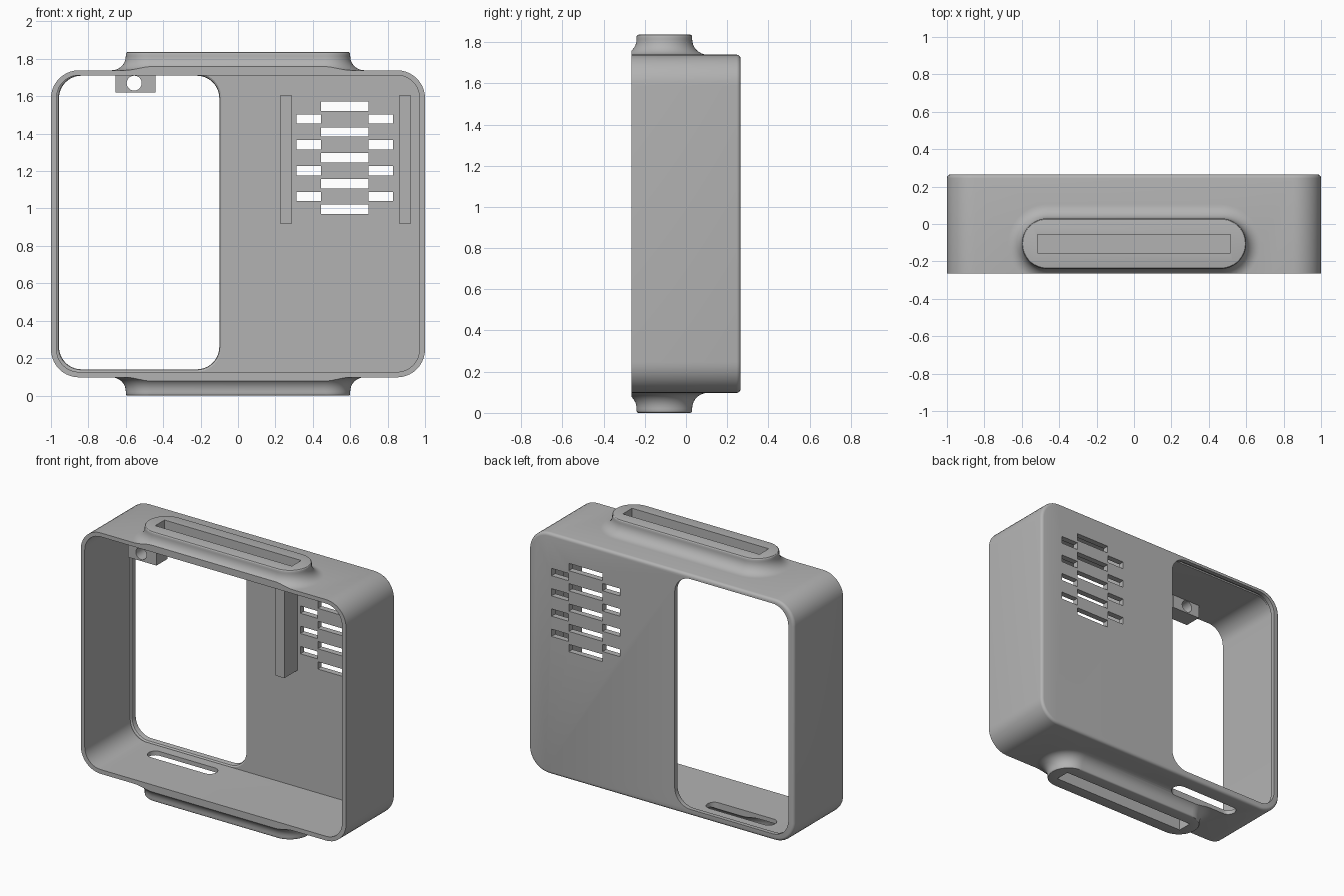
import bpy, bmesh, math
from mathutils import Vector

if "Cube" in bpy.data.objects:
    bpy.data.objects.remove(bpy.data.objects["Cube"], do_unlink=True)

grey = bpy.data.materials.new("plain grey")
grey.use_nodes = True
grey.diffuse_color = (0.45, 0.45, 0.45, 1)
grey.node_tree.nodes["Principled BSDF"].inputs["Base Color"].default_value = (0.45, 0.45, 0.45, 1)

MID_Z = 0.918            # height of the mirror plane
FRONT, BACK, PLATE = -0.265, 0.265, 0.225
LOW, HIGH = 0.097, 1.739


def rounded(u0, u1, v0, v1, r, grow=0.0, seg=10):
    """Rounded rectangle outline, optionally offset outwards."""
    rad = r + grow
    corners = [(u1 - r, v1 - r), (u0 + r, v1 - r), (u0 + r, v0 + r), (u1 - r, v0 + r)]
    pts = []
    for k, (cu, cv) in enumerate(corners):
        for i in range(seg + 1):
            a = math.pi / 2 * (k + i / seg)
            pts.append((cu + rad * math.cos(a), cv + rad * math.sin(a)))
    return pts


def loft(name, rings, axis):
    """Closed solid through outlines; rings holds (outline, position on axis)."""
    bm = bmesh.new()
    loops = []
    for pts, t in rings:
        loops.append([bm.verts.new((u, t, v) if axis == "y" else (u, v, t)) for u, v in pts])
    n = len(loops[0])
    for a, b in zip(loops, loops[1:]):
        for i in range(n):
            j = (i + 1) % n
            bm.faces.new((a[i], a[j], b[j], b[i]))
    bm.faces.new(loops[0])
    bm.faces.new(loops[-1])
    bmesh.ops.remove_doubles(bm, verts=bm.verts, dist=1e-5)
    bmesh.ops.recalc_face_normals(bm, faces=bm.faces)
    return finish(name, bm)


def finish(name, bm):
    me = bpy.data.meshes.new(name)
    bm.to_mesh(me)
    bm.free()
    me.materials.append(grey)
    ob = bpy.data.objects.new(name, me)
    bpy.context.scene.collection.objects.link(ob)
    return ob


def box(name, x0, x1, y0, y1, z0, z1):
    bm = bmesh.new()
    bmesh.ops.create_cube(bm, size=1)
    for v in bm.verts:
        v.co = Vector(((x0 + x1) / 2 + v.co.x * (x1 - x0),
                       (y0 + y1) / 2 + v.co.y * (y1 - y0),
                       (z0 + z1) / 2 + v.co.z * (z1 - z0)))
    return finish(name, bm)


def combine(target, tool, operation="DIFFERENCE"):
    """Apply a boolean and discard the tool."""
    mod = target.modifiers.new("cut", "BOOLEAN")
    mod.operation, mod.object, mod.solver = operation, tool, "EXACT"
    bpy.context.view_layer.update()
    graph = bpy.context.evaluated_depsgraph_get()
    me = bpy.data.meshes.new_from_object(target.evaluated_get(graph))
    target.modifiers.clear()
    target.data = me
    bpy.data.objects.remove(tool, do_unlink=True)


# Outer shell with softened back edge
def shell_outline(grow):
    return rounded(-1, 1, LOW, HIGH, 0.15, grow)


rings = [(shell_outline(0), FRONT)]
for i in range(5):
    a = math.pi / 2 * i / 4
    rings.append((shell_outline(0.02 * (math.cos(a) - 1)), BACK - 0.02 + 0.02 * math.sin(a)))
frame = loft("frame", rings, "y")

# Flared strap mounts on top and bottom
FLARE, TOP = 0.075, 1.836


def mount(side):
    def outline(grow):
        return rounded(-0.6, 0.6, -0.24, 0.03, 0.135, grow, 12)
    steps = [(FLARE, HIGH - 0.015)]
    for i in range(9):
        a = math.pi / 2 * i / 8
        steps.append((FLARE * (1 - math.sin(a)), HIGH + FLARE * (1 - math.cos(a))))
    for i in range(4):
        a = math.pi / 2 * i / 3
        steps.append((0.01 * (math.cos(a) - 1), TOP - 0.01 + 0.01 * math.sin(a)))
    return loft("mount", [(outline(g), MID_Z + side * (z - MID_Z)) for g, z in steps], "z")


for side in (1, -1):
    combine(frame, mount(side), "UNION")
combine(frame, box("front_trim", -2, 2, -1, FRONT, -1, 3))
for side in (1, -1):
    za, zb = sorted((MID_Z + side * (1.745 - MID_Z), MID_Z + side * (2 - MID_Z)))
    combine(frame, box("strap_slot", -0.515, 0.515, -0.155, -0.055, za, zb))

# Inner cavity, open at the front
cavity = rounded(-0.97, 0.97, 0.126, 1.712, 0.12)
combine(frame, loft("cavity", [(cavity, -0.4), (cavity, PLATE)], "y"))


# Large opening in the back plate, with an eased inner edge
def opening(grow):
    return rounded(-0.957, -0.1, 0.14, 1.71, 0.12, grow)


combine(frame, loft("opening", [(opening(0.012), PLATE - 0.01), (opening(0.012), PLATE),
                                (opening(0.003), PLATE + 0.006), (opening(0), PLATE + 0.015),
                                (opening(0), 0.4)], "y"))

# Rounded hole through the floor
floor_hole = rounded(-0.75, -0.24, 0.06, 0.16, 0.049)
combine(frame, loft("floor_hole", [(floor_hole, 0.03), (floor_hole, 0.2)], "z"))

# Staggered vents
PITCH, HALF = 0.138, 0.025
for i in range(5):
    z = 0.995 + i * PITCH
    combine(frame, box("vent", 0.444, 0.698, 0.15, 0.4, z - HALF, z + HALF))
    if i < 4:
        z += PITCH / 2
        for x0, x1 in ((0.313, 0.443), (0.699, 0.828)):
            combine(frame, box("vent", x0, x1, 0.15, 0.4, z - HALF, z + HALF))

# Guide rails beside the vents
rails = [box(name, x, x + 0.065, 0.085, PLATE + 0.005, 0.92, 1.605)
         for name, x in (("inner_rail", 0.225), ("outer_rail", 0.86))]

# Drilled lug under the roof
lug = box("lug", -0.655, -0.44, -0.25, -0.13, 1.62, 1.72)
bore = rounded(-0.595, -0.515, 1.63, 1.71, 0.04)
combine(lug, loft("bore", [(bore, -0.4), (bore, 0)], "y"))

# Smooth curves, sharp edges
bpy.ops.object.select_all(action="DESELECT")
for ob in [frame, lug] + rails:
    ob.select_set(True)
bpy.context.view_layer.objects.active = frame
bpy.ops.object.shade_smooth_by_angle(angle=math.radians(30))
